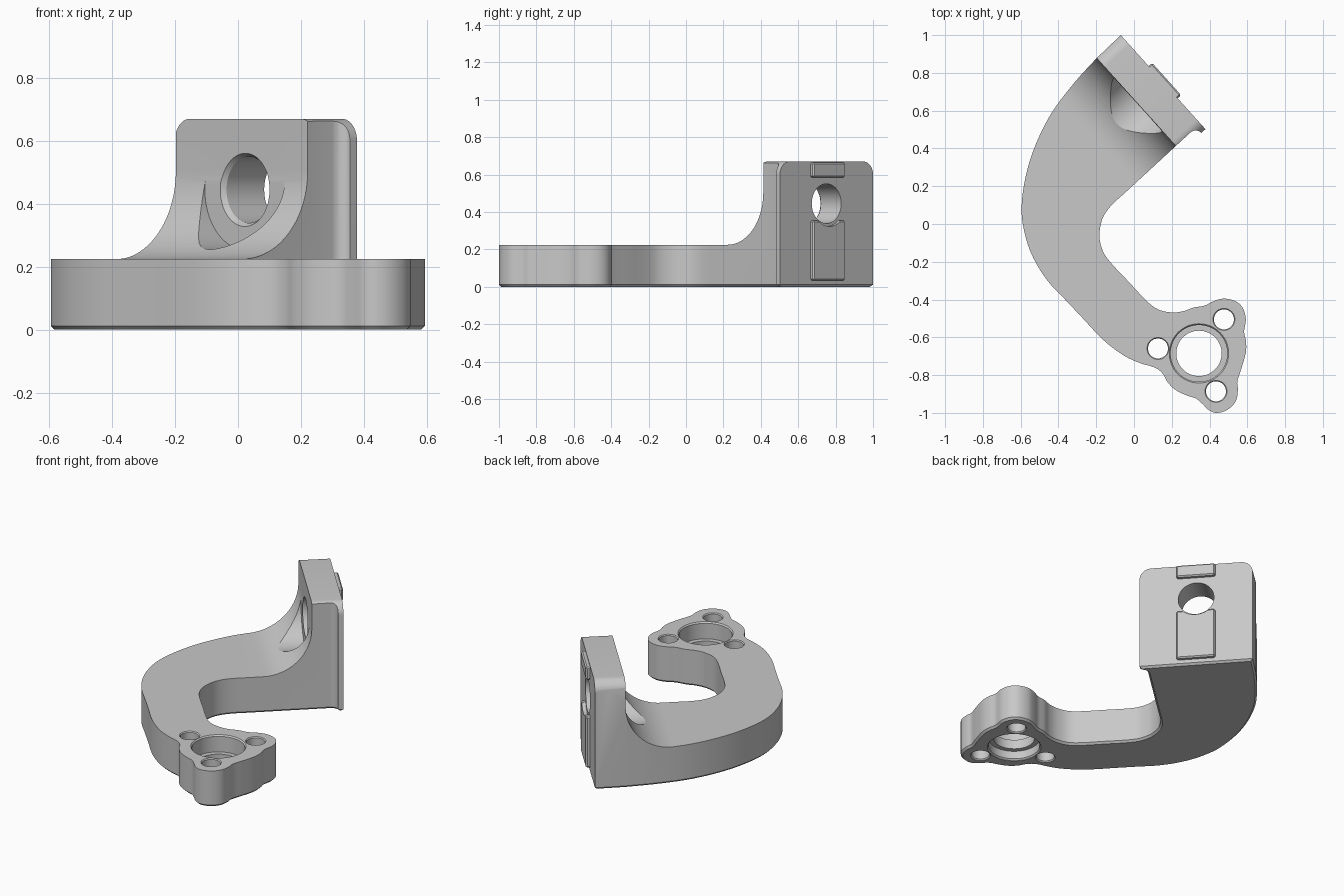
import bpy, bmesh
from math import sin, cos, pi, radians
from mathutils import Matrix, Vector
from mathutils.geometry import interpolate_bezier

if "Cube" in bpy.data.objects:
    bpy.data.objects.remove(bpy.data.objects["Cube"])

GREY = (0.58, 0.58, 0.58, 1)
metal = bpy.data.materials.new("light_grey_metal")
metal.use_nodes = True
metal.diffuse_color = GREY
metal.node_tree.nodes["Principled BSDF"].inputs["Base Color"].default_value = GREY

HEIGHT, ARM, WIDTH, THICK = 0.67, 0.225, 0.67, 0.176
# Flange frame: u runs along the flange, v points out of its mounting face
FLANGE = Matrix.Translation((-0.07, 1.0, 0)) @ Matrix.Rotation(radians(-48), 4, 'Z')


def finish(bm, name):
    bmesh.ops.recalc_face_normals(bm, faces=bm.faces)
    mesh = bpy.data.meshes.new(name)
    bm.to_mesh(mesh)
    bm.free()
    mesh.materials.append(metal)
    ob = bpy.data.objects.new(name, mesh)
    bpy.context.collection.objects.link(ob)
    return ob


def prism(name, pts, place, lo, hi, base_chamfer=0, chamfer=0):
    """Extrude a 2D profile from lo to hi; place maps (a, b, h) to space."""
    bm = bmesh.new()
    low = [bm.verts.new(place(a, b, lo)) for a, b in pts]
    top = [bm.verts.new(place(a, b, hi)) for a, b in pts]
    base = bm.faces.new(low)
    bm.faces.new(top)
    for i in range(len(pts)):
        j = (i + 1) % len(pts)
        bm.faces.new((low[i], low[j], top[j], top[i]))
    bmesh.ops.recalc_face_normals(bm, faces=bm.faces)
    if base_chamfer or chamfer:
        edges = list(base.edges) if base_chamfer else list(bm.edges)
        bmesh.ops.bevel(bm, geom=edges, offset=base_chamfer or chamfer, segments=1,
                        affect='EDGES', profile=0.5)
    return finish(bm, name)


def lathe(name, profile, matrix, sides=64):
    """Turned solid from (radius, height) pairs."""
    bm = bmesh.new()
    rings = [[bm.verts.new(matrix @ Vector((r * cos(2 * pi * i / sides), r * sin(2 * pi * i / sides), h)))
              for i in range(sides)] for r, h in profile]
    for a, b in zip(rings, rings[1:]):
        for i in range(sides):
            j = (i + 1) % sides
            bm.faces.new((a[i], a[j], b[j], b[i]))
    bm.faces.new(rings[0])
    bm.faces.new(rings[-1])
    return finish(bm, name)


def combine(target, other, operation):
    mod = target.modifiers.new("cut", 'BOOLEAN')
    mod.operation, mod.solver, mod.object = operation, 'EXACT', other
    bpy.context.view_layer.objects.active = target
    bpy.ops.object.modifier_apply(modifier=mod.name)
    bpy.data.objects.remove(other)


def smooth_path(pts, steps=6):
    pts = [Vector(p) for p in pts]
    last = len(pts) - 1
    tan = [(pts[min(i + 1, last)] - pts[max(i - 1, 0)]).normalized() for i in range(last + 1)]
    out = [pts[0]]
    for i in range(last):
        p, q = pts[i], pts[i + 1]
        k = (q - p).length / 3
        curve = interpolate_bezier(p, p + tan[i] * k, q - tan[i + 1] * k, q, steps)
        out += [c.to_2d() for c in curve[1:]]
    return out


def quarter(steps):
    return [pi / 2 * i / steps for i in range(steps + 1)]


def along_v(u, z, v):
    return FLANGE @ Vector((u, v, z))


def along_u(v, z, u):
    return FLANGE @ Vector((u, v, z))


def upright(x, y, z):
    return Vector((x, y, z))


# Curved arm and lobed pad outline, from the flange round and back
path = smooth_path([
    (-.20, .876), (-.31, .755), (-.435, .59), (-.525, .41), (-.577, .235), (-.595, .06),
    (-.568, -.09), (-.52, -.205), (-.45, -.31), (-.365, -.4), (-.275, -.495), (-.19, -.587),
    (-.12, -.65), (-.037, -.706), (.043, -.74), (.11, -.76), (.15, -.79), (.18, -.84),
    (.222, -.88), (.28, -.908), (.33, -.925), (.365, -.955), (.397, -.986), (.44, -1.0),
    (.497, -.982), (.54, -.935), (.55, -.875), (.547, -.835), (.567, -.77), (.592, -.68),
    (.593, -.62), (.583, -.57), (.592, -.505), (.577, -.447), (.54, -.41), (.476, -.395),
    (.418, -.41), (.375, -.432), (.313, -.443), (.26, -.462), (.2, -.468), (.127, -.452),
    (.07, -.41), (-.03, -.304), (-.127, -.2), (-.164, -.145), (-.182, -.08), (-.18, -.025),
    (-.164, .035), (-.12, .098), (-.04, .172)])
# Flange side with its thin filleted lip
lip = [(WIDTH - .04 * cos(a), -.07 + .04 * sin(a)) for a in quarter(6)] + [(WIDTH, 0), (0, 0)]
outline = path + [along_v(u, 0, v).to_2d() for u, v in lip]
body = prism("bracket_body", outline, upright, 0, HEIGHT, base_chamfer=0.012)

# Lower the arm, leaving a large fillet up to the flange
R = 0.28
fillet = [(-THICK - R + R * cos(a), ARM + R - R * sin(a)) for a in quarter(24)]
space = fillet + [(-2, ARM), (-2, 1), (-THICK, 1)]
combine(body, prism("arm_cutter", space, along_u, -0.6, 2.4), 'DIFFERENCE')

# Rounded top corners of the flange
r = 0.07
arc = [(r - r * cos(a), HEIGHT - r + r * sin(a)) for a in quarter(12)]
corner = arc + [(r, 0.8), (-0.2, 0.8), (-0.2, HEIGHT - r)]
for pts in (corner, [(WIDTH - u, z) for u, z in corner]):
    combine(body, prism("corner_cutter", pts, along_v, -0.5, 0.2), 'DIFFERENCE')

# Raised locating keys on the mounting face
mid = WIDTH / 2
for low, high in ((0.035, 0.355), (0.585, 0.664)):
    rect = [(mid - .115, low), (mid + .115, low), (mid + .115, high), (mid - .115, high)]
    combine(body, prism("key", rect, along_v, -0.04, 0.025, chamfer=0.008), 'UNION')

# Bolt hole through the flange with a clearance scoop in the fillet
bolt = FLANGE @ Matrix.Translation((mid, 0, 0.445)) @ Matrix.Rotation(-pi / 2, 4, 'X')
combine(body, lathe("bolt_cutter", [
    (.19, -.6), (.19, -THICK - .002), (.117, -THICK - .002), (.106, -THICK + .015),
    (.106, .002), (.122, .002), (.122, .1)], bolt), 'DIFFERENCE')

# Stepped bearing seat and three screw holes in the pad
seat = [(.158, -.1), (.158, .002), (.15, .01), (.15, .06), (.12, .06), (.12, .12),
        (.15, .12), (.15, ARM - .008), (.158, ARM + .001), (.158, .4)]
combine(body, lathe("seat_cutter", seat, Matrix.Translation((.344, -.685, 0))), 'DIFFERENCE')
screw = [(.059, -.1), (.059, .001), (.053, .008), (.053, ARM - .006), (.059, ARM + .001), (.059, .4)]
for x, y in ((.127, -.659), (.476, -.505), (.434, -.886)):
    combine(body, lathe("screw_cutter", screw, Matrix.Translation((x, y, 0)), 40), 'DIFFERENCE')

# Smooth curves, crisp edges
bpy.ops.object.select_all(action='DESELECT')
body.select_set(True)
bpy.context.view_layer.objects.active = body
bpy.ops.object.shade_smooth_by_angle(angle=radians(20))
